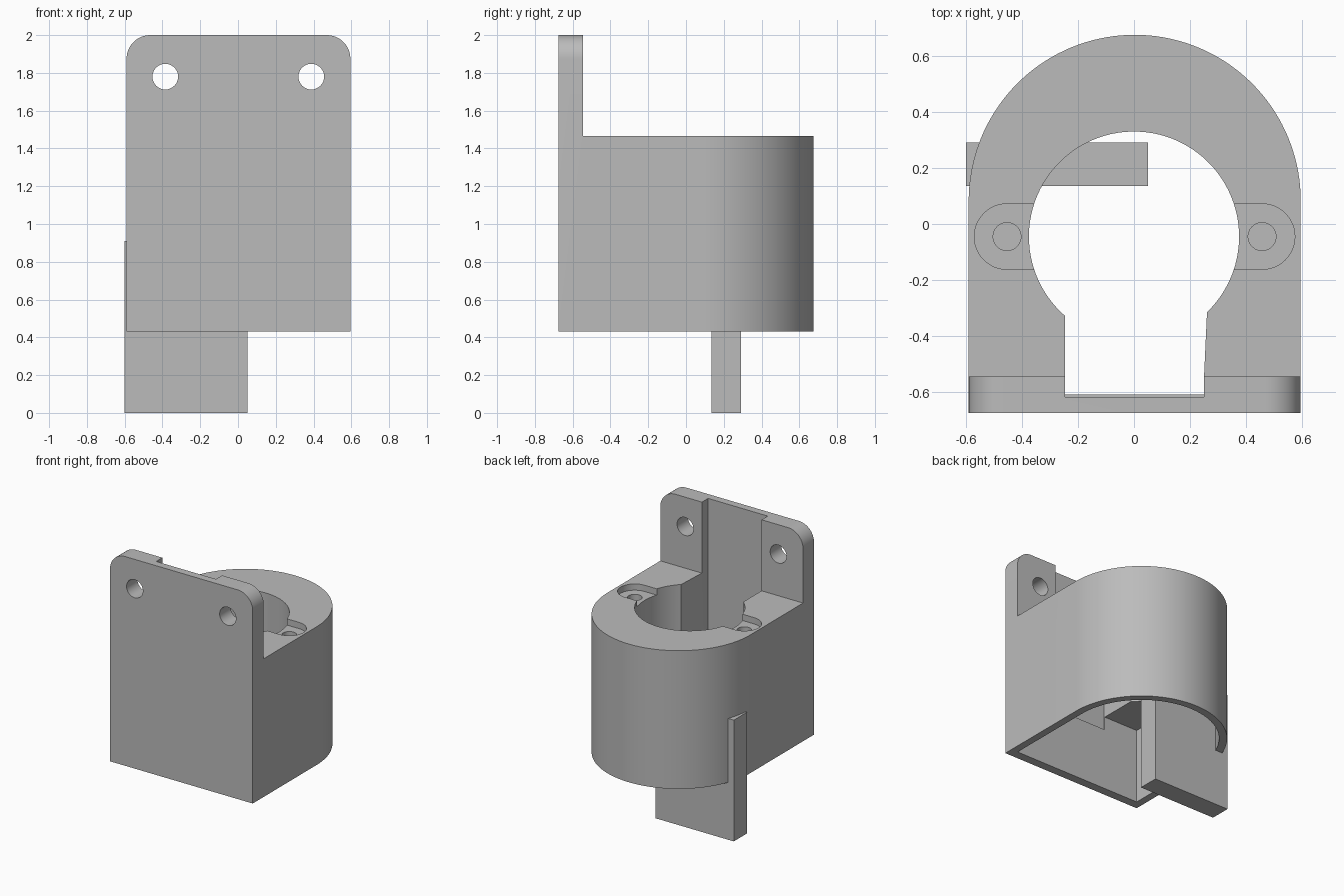
import bpy, bmesh
from math import sin, cos, pi, radians

cube = bpy.data.objects.get("Cube")
if cube:
    bpy.data.objects.remove(cube, do_unlink=True)

grey = bpy.data.materials.new("plain grey")
grey.use_nodes = True
colour = (0.5, 0.5, 0.5, 1)
grey.diffuse_color = colour
grey.node_tree.nodes["Principled BSDF"].inputs["Base Color"].default_value = colour

CX = 0.0025     # middle of the housing
BORE_Y = -0.045  # middle of the bore and screw seats


def arc(cx, cy, r, start, end, n):
    """Points along an arc, angles in degrees."""
    angles = [radians(start + (end - start) * i / n) for i in range(n + 1)]
    return [(cx + r * cos(a), cy + r * sin(a)) for a in angles]


def prism(name, outline, z0, z1):
    """Extrude a closed xy outline from z0 to z1."""
    bm = bmesh.new()
    face = bm.faces.new([bm.verts.new((x, y, z0)) for x, y in outline])
    top = bmesh.ops.extrude_face_region(bm, geom=[face])["geom"]
    verts = [v for v in top if isinstance(v, bmesh.types.BMVert)]
    bmesh.ops.translate(bm, verts=verts, vec=(0, 0, z1 - z0))
    bmesh.ops.recalc_face_normals(bm, faces=bm.faces)
    mesh = bpy.data.meshes.new(name)
    bm.to_mesh(mesh)
    bm.free()
    mesh.materials.append(grey)
    ob = bpy.data.objects.new(name, mesh)
    bpy.context.collection.objects.link(ob)
    return ob


def box(name, x0, x1, y0, y1, z0, z1):
    return prism(name, [(x0, y0), (x1, y0), (x1, y1), (x0, y1)], z0, z1)


def activate(ob):
    bpy.ops.object.select_all(action="DESELECT")
    ob.select_set(True)
    bpy.context.view_layer.objects.active = ob


def cut(ob, cutter):
    """Subtract the cutter and discard it."""
    activate(ob)
    mod = ob.modifiers.new("cut", "BOOLEAN")
    mod.operation = "DIFFERENCE"
    mod.solver = "EXACT"
    mod.object = cutter
    bpy.ops.object.modifier_apply(modifier=mod.name)
    bpy.data.objects.remove(cutter, do_unlink=True)


def d_outline(half_width, front):
    """Square front, round back."""
    return [(CX - half_width, front), (CX + half_width, front)] + \
        arc(CX, 0.0825, half_width, 0, 180, 72)


# Housing with its tall mounting plate
housing = prism("housing", d_outline(0.5925, -0.675), 0.43, 2)
cut(housing, box("upper_space", -1, 1, -0.545, 1, 1.467, 2.5))

# Rounded top corners of the plate
bm = bmesh.new()
bm.from_mesh(housing.data)
corners = [e for e in bm.edges
           if all(v.co.z > 1.99 and abs(v.co.x) > 0.5 for v in e.verts)
           and e.verts[0].co.x * e.verts[1].co.x > 0]
bmesh.ops.bevel(bm, geom=corners, offset=0.125, segments=12, profile=0.5,
                affect="EDGES")
bm.to_mesh(housing.data)
bm.free()

# Hollow underside
cut(housing, prism("cavity", d_outline(0.537, -0.608), 0.2, 1.0))

# Keyhole bore with the channel running up the plate
keyhole = arc(0, BORE_Y, 0.375, -46, 229, 72)
keyhole += [(-0.246, -0.618), (0.249, -0.618), (0.25, -0.545)]
cut(housing, prism("keyhole", keyhole, 0.9, 2.3))

# Screw seats and blind screw holes beside the bore
for side, x in ((-1, -0.453), (1, 0.457)):
    seat = arc(x, BORE_Y, 0.117, 90, 90 - side * 180, 24)
    seat += [(side * 0.3, seat[-1][1]), (side * 0.3, seat[0][1])]
    cut(housing, prism("seat", seat, 1.42, 1.6))
    cut(housing, prism("screw_hole", arc(x, BORE_Y, 0.05, 0, 345, 23), 1.15, 1.5))

# Mounting holes through the plate
for x in (-0.385, 0.388):
    drill = prism("drill", arc(0, 0, 0.068, 0, 348.75, 31), -0.3, 0.3)
    drill.rotation_euler = (pi / 2, 0, 0)
    drill.location = (x, -0.61, 1.78)
    bpy.context.view_layer.update()
    cut(housing, drill)

activate(housing)
bpy.ops.object.shade_smooth_by_angle(angle=radians(30))

# Flat tongue hanging below the housing
box("tongue", -0.6, 0.05, 0.135, 0.29, 0, 0.91)
